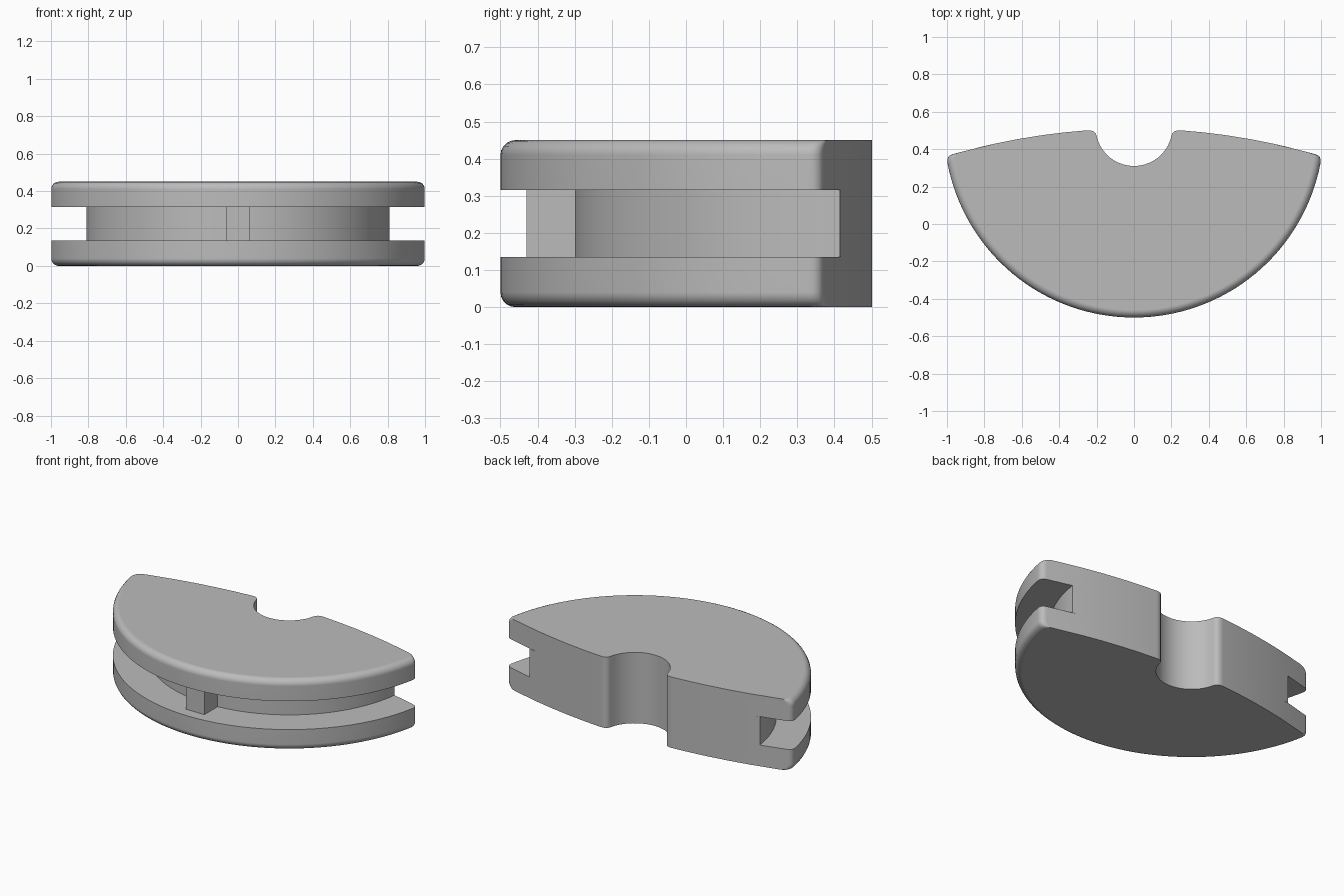
import bpy, bmesh, math
from mathutils import Vector

cube = bpy.data.objects.get("Cube")
if cube:
    bpy.data.objects.remove(cube, do_unlink=True)

grey = bpy.data.materials.new("plain grey")
grey.use_nodes = True
grey.diffuse_color = (0.5, 0.5, 0.5, 1)
grey.node_tree.nodes["Principled BSDF"].inputs["Base Color"].default_value = (0.5, 0.5, 0.5, 1)

CENTRE_Y = 0.515            # centre of the front arcs
R_RIM, R_WEB = 1.015, 0.815
HEIGHT, SLOT_LOW, SLOT_HIGH = 0.45, 0.135, 0.315
ROUND = 0.04


def back(x):
    """Point on the gently bowed back edge."""
    return Vector((x, 0.51 - x * x / 6.86))


def fillet(a, corner, b, steps=4):
    return [a * (1 - t) ** 2 + corner * 2 * t * (1 - t) + b * t * t
            for t in (i / steps for i in range(steps + 1))]


def outline(radius, corner_round):
    """Closed outline: front arc, rounded end, bowed back, round notch."""
    corner = back(radius)
    for _ in range(20):
        corner = back(math.sqrt(radius ** 2 - (CENTRE_Y - corner.y) ** 2))
    end = math.atan2(corner.x, CENTRE_Y - corner.y) - corner_round / radius
    half = [Vector((radius * math.sin(end * i / 32), CENTRE_Y - radius * math.cos(end * i / 32)))
            for i in range(33)]
    half += fillet(half.pop(), corner, back(corner.x - corner_round))
    half += [back(x) for x in (0.75, 0.62, 0.49, 0.37)]
    # notch with softened lip
    notch = [Vector((0.205 * math.cos(a), 0.515 - 0.205 * math.sin(a)))
             for a in (math.radians(13 + 77 * i / 10) for i in range(11))]
    half += fillet(back(0.25), back(0.205), notch[0]) + notch[1:]
    mirrored = [Vector((-p.x, p.y)) for p in reversed(half[1:-1])]
    return half + mirrored


def finish(obj):
    obj.data.materials.append(grey)
    bpy.ops.object.select_all(action="DESELECT")
    obj.select_set(True)
    bpy.context.view_layer.objects.active = obj
    bpy.ops.object.shade_smooth_by_angle(angle=math.radians(35))
    weighted = obj.modifiers.new("flat caps", "WEIGHTED_NORMAL")
    weighted.keep_sharp = True


def make_object(name, bm):
    bmesh.ops.recalc_face_normals(bm, faces=bm.faces)
    mesh = bpy.data.meshes.new(name)
    bm.to_mesh(mesh)
    bm.free()
    obj = bpy.data.objects.new(name, mesh)
    bpy.context.collection.objects.link(obj)
    finish(obj)


# Grooved body: outlines stacked from the rounded bottom rim to the rounded top rim
rim = [(ROUND * (1 - math.sin(a)), R_RIM - ROUND * (1 - math.cos(a)))
       for a in (math.radians(90 - 18 * i) for i in range(6))]
rim = [(z, r) for z, r in reversed(rim)]
rim = [(ROUND * (1 - math.cos(a)), R_RIM - ROUND * (1 - math.sin(a)))
       for a in (math.radians(18 * i) for i in range(6))]
lower = rim + [(SLOT_LOW, R_RIM), (SLOT_LOW, R_WEB)]
levels = lower + [(HEIGHT - z, r) for z, r in reversed(lower)]

bm = bmesh.new()
rings = []
for z, radius in levels:
    points = outline(radius, 0 if radius == R_WEB else 0.035)
    rings.append([bm.verts.new((p.x, p.y, z)) for p in points])
for low, high in zip(rings, rings[1:]):
    for i in range(len(low)):
        j = (i + 1) % len(low)
        bm.faces.new((low[i], low[j], high[j], high[i]))
bm.faces.new(rings[0])
bm.faces.new(rings[-1])
bmesh.ops.remove_doubles(bm, verts=bm.verts, dist=0.00001)
make_object("grooved_body", bm)

# Small block standing in the groove at the front
bm = bmesh.new()
bmesh.ops.create_cube(bm, size=1)
for v in bm.verts:
    v.co = (v.co.x * 0.13, -0.355 + v.co.y * 0.15, (SLOT_LOW + SLOT_HIGH) / 2 + v.co.z * (SLOT_HIGH - SLOT_LOW))
make_object("groove_block", bm)
